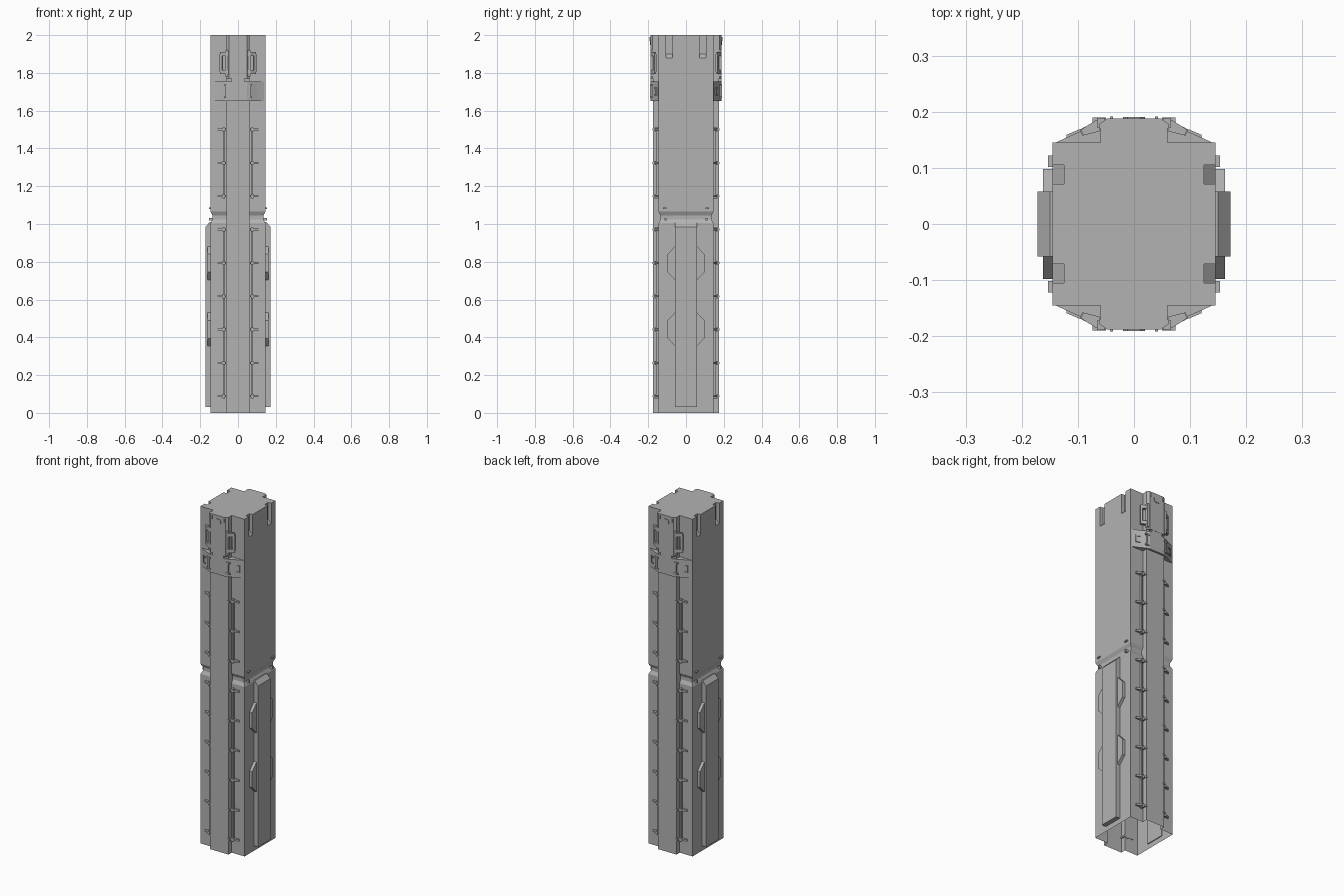
import bpy, bmesh
from mathutils import Vector

cube = bpy.data.objects.get("Cube")
if cube:
    bpy.data.objects.remove(cube)


def material(name, value):
    m = bpy.data.materials.new(name)
    m.use_nodes = True
    m.diffuse_color = (value, value, value, 1)
    m.node_tree.nodes["Principled BSDF"].inputs["Base Color"].default_value = (value, value, value, 1)
    return m


GREY = material("pale grey", 0.45)
C, W, D = 0.145, 0.06, 0.175      # core half width, rib half width, rib depth
BOTH = (1, -1)


def finish(name, bm):
    bmesh.ops.recalc_face_normals(bm, faces=bm.faces)
    me = bpy.data.meshes.new(name)
    bm.to_mesh(me)
    bm.free()
    me.materials.append(GREY)
    ob = bpy.data.objects.new(name, me)
    bpy.context.scene.collection.objects.link(ob)
    return ob


def prism(bm, axis, pts, lo, hi, sx=(1,), sy=(1,)):
    """Extrude a 2D outline along an axis, repeated in each mirrored place."""
    def place(p, t, i, j):
        co = {"x": (t, *p), "y": (p[0], t, p[1]), "z": (*p, t)}[axis]
        return bm.verts.new((co[0] * i, co[1] * j, co[2]))
    for i in sx:
        for j in sy:
            a = [place(p, lo, i, j) for p in pts]
            b = [place(p, hi, i, j) for p in pts]
            bm.faces.new(a)
            bm.faces.new(b[::-1])
            for k in range(len(pts)):
                n = (k + 1) % len(pts)
                bm.faces.new((a[k], b[k], b[n], a[n]))


def box(bm, x, y, z, sx=BOTH, sy=BOTH):
    prism(bm, "z", [(x[0], y[0]), (x[1], y[0]), (x[1], y[1]), (x[0], y[1])], *z, sx, sy)


def section(c):
    """Plus-shaped section: square core with a rib front and back."""
    half = [(c, -c), (c, c), (W, c), (W, D), (-W, D), (-W, c)]
    return half + [(-c, c), (-c, -c), (-W, -c), (-W, -D), (W, -D), (W, -c)]


# Column shell, pinched at the middle seam
bm = bmesh.new()
rings = []
for z, c in [(0, C), (1.005, C), (1.025, C - .01), (1.045, C - .01), (1.065, C), (2, C)]:
    rings.append([bm.verts.new((x, y, z)) for x, y in section(c)])
for a, b in zip(rings, rings[1:]):
    for k in range(len(a)):
        n = (k + 1) % len(a)
        bm.faces.new((a[k], a[n], b[n], b[k]))
bm.faces.new(rings[0])
bm.faces.new(rings[-1])
column = finish("column_shell", bm)

# Slots cut in the upper side edges, with sloping floors
bm = bmesh.new()
for j in BOTH:
    prism(bm, "y", [(.125, 1.9), (.16, 1.865), (.16, 2.1), (.125, 2.1)], j * .071, j * .105, BOTH)
cutter = finish("slot_cutter", bm)
cutter.hide_render = True
mod = column.modifiers.new("slots", "BOOLEAN")
mod.operation = "DIFFERENCE"
mod.solver = "EXACT"
mod.object = cutter
shell = bpy.data.meshes.new_from_object(column.evaluated_get(bpy.context.evaluated_depsgraph_get()))
column.modifiers.clear()
column.data = shell
bpy.data.objects.remove(cutter)

# Leave the foot of the column open
bm = bmesh.new()
bm.from_mesh(shell)
floor = [f for f in bm.faces if all(v.co.z < .001 for v in f.verts)]
bmesh.ops.delete(bm, geom=floor, context="FACES")
bm.to_mesh(shell)
bm.free()

# Long raised panels on the lower sides
bm = bmesh.new()
prism(bm, "y", [(.14, .03), (.172, .03), (.172, .985), (.15, 1.01), (.14, 1.01)], -.058, .058, BOTH)
finish("side_panels", bm)

# Tapered lugs beside the panels
bm = bmesh.new()
for z in (.35, .7):
    prism(bm, "x", [(.055, z), (.098, z + .045), (.098, z + .14), (.055, z + .185)],
          .14, .162, BOTH, BOTH)
finish("side_lugs", bm)

# Small pins at the seam
bm = bmesh.new()
box(bm, (.13, .153), (.104, .114), (1.018, 1.032))
box(bm, (.14, .153), (.102, .122), (1.08, 1.087))
finish("seam_pins", bm)

# Ladder clips and rods in the front and back corners
bm = bmesh.new()
clip = [(.054, .178), (.064, .178), (.066, .166), (.085, .163), (.112, .152), (.112, .143), (.054, .143)]
for k in range(9):
    z = .088 + .1765 * k
    prism(bm, "z", clip, z - .005, z + .005, BOTH, BOTH)
    box(bm, (.07, .082), (.143, .166), (z - .011, z + .011))
finish("ladder_clips", bm)
bm = bmesh.new()
for lo, hi in ((.088, .975), (1.14, 1.5)):
    box(bm, (.072, .08), (.143, .157), (lo, hi))
finish("ladder_rods", bm)

# Collar wrapped around each rib
bm = bmesh.new()
wrap = [(0, .187), (.048, .187), (.07, .179), (.1, .163), (.138, .146), (.138, .143), (0, .143)]
outline = wrap[:-1] + [(-x, y) for x, y in wrap[-2:0:-1]]
prism(bm, "z", outline, 1.65, 1.755, (1,), BOTH)
box(bm, (-.035, .035), (.17, .187), (1.755, 1.77), (1,))
finish("rib_collars", bm)

# Catches and window frames on the collars
bm = bmesh.new()
box(bm, (.058, .066), (.17, .19), (1.67, 1.735))
for z in (1.667, 1.73):
    box(bm, (.05, .074), (.17, .19), (z, z + .008))
for z in (1.68, 1.716):
    prism(bm, "z", [(.097, .169), (.12, .159), (.12, .15), (.097, .15)], z, z + .006, BOTH, BOTH)
prism(bm, "z", [(.115, .161), (.12, .159), (.12, .15), (.115, .15)], 1.68, 1.722, BOTH, BOTH)
finish("collar_catches", bm)

# Chamfered plates at the top of each rib
bm = bmesh.new()
prism(bm, "z", [(-.062, .17), (-.062, .178), (-.048, .188), (.048, .188), (.062, .178), (.062, .17)],
      1.77, 2, (1,), BOTH)
finish("top_plates", bm)
bm = bmesh.new()
prism(bm, "y", [(-.02, 1.955), (-.012, 1.947), (.012, 1.947), (.02, 1.955),
                (.02, 1.972), (.012, 1.98), (-.012, 1.98), (-.02, 1.972)], .18, .191, (1,), BOTH)
box(bm, (.037, .043), (.18, .192), (1.97, 1.99))
finish("plate_studs", bm)

# Hinged clamps beside the top plates
bm = bmesh.new()
arm = [(.05, .186), (.066, .186), (.095, .168), (.09, .158), (.062, .165)]
for z in (1.805, 1.9):
    prism(bm, "z", arm, z - .01, z + .01, BOTH, BOTH)
prism(bm, "z", [(.086, .174), (.097, .168), (.092, .157), (.082, .163)], 1.805, 1.9, BOTH, BOTH)
box(bm, (.052, .066), (.172, .189), (1.78, 1.92))
finish("side_clamps", bm)
